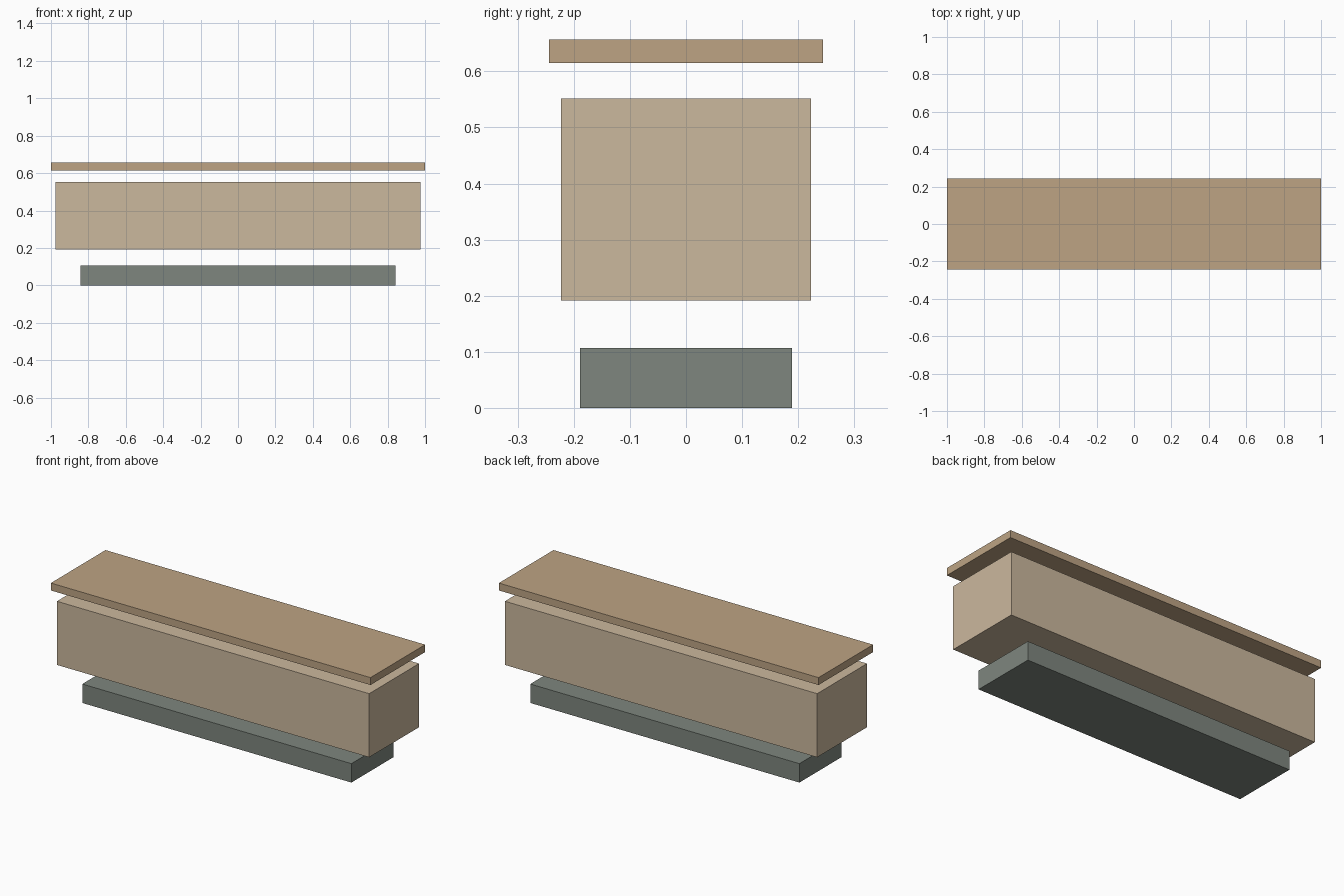
import bpy

if "Cube" in bpy.data.objects:
    bpy.data.objects.remove(bpy.data.objects["Cube"])


def block(name, half_x, half_y, z0, z1, color):
    """Solid box centred on x and y, spanning z0 to z1."""
    bpy.ops.mesh.primitive_cube_add(size=1, location=(0, 0, (z0 + z1) / 2))
    obj = bpy.context.object
    obj.name = name
    obj.scale = (2 * half_x, 2 * half_y, z1 - z0)
    bpy.ops.object.transform_apply(location=False, rotation=False, scale=True)
    mat = bpy.data.materials.new(name + "_material")
    mat.diffuse_color = (*color, 1)
    mat.use_nodes = True
    mat.node_tree.nodes["Principled BSDF"].inputs["Base Color"].default_value = mat.diffuse_color
    obj.data.materials.append(mat)
    return obj


# Recessed grey plinth
block("base_plinth", 0.842, 0.189, 0.0, 0.107, (0.21, 0.24, 0.21))
# Large main body, floating above the plinth
block("main_body", 0.977, 0.223, 0.192, 0.552, (0.60, 0.48, 0.34))
# Thin overhanging top slab, floating above the body
block("top_slab", 1.0, 0.244, 0.615, 0.657, (0.51, 0.37, 0.23))
